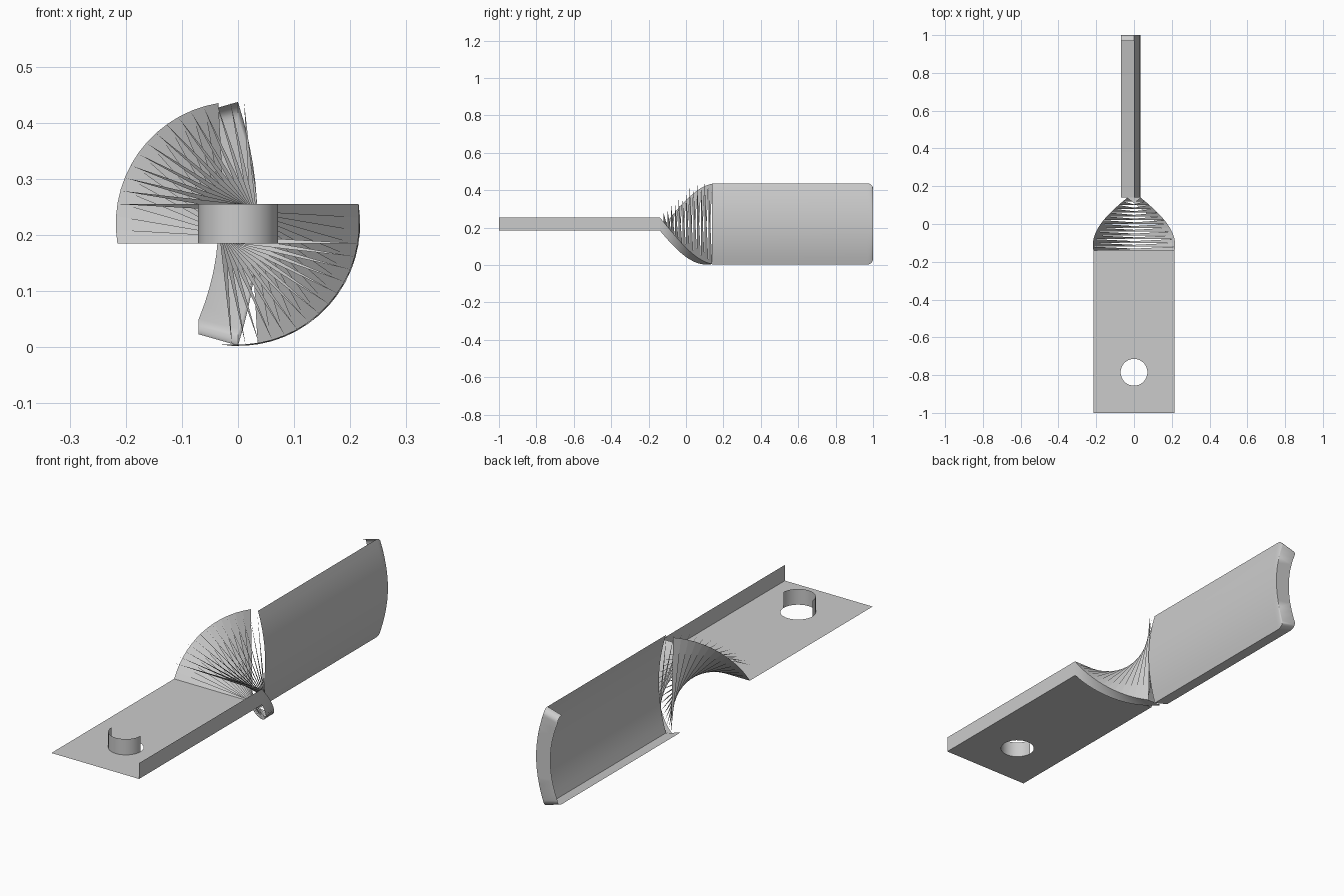
import bpy, bmesh, math
from mathutils import Vector

if "Cube" in bpy.data.objects:
    bpy.data.objects.remove(bpy.data.objects["Cube"])

W, T, ZC = 0.215, 0.035, 0.22      # half width, half thickness, centre height
Y0, Y1, STEPS = -0.14, 0.14, 14    # twist range


def finish(name, bm, smooth=False, angle=35):
    me = bpy.data.meshes.new(name)
    bm.to_mesh(me)
    bm.free()
    ob = bpy.data.objects.new(name, me)
    bpy.context.collection.objects.link(ob)
    if smooth:
        bpy.ops.object.select_all(action='DESELECT')
        ob.select_set(True)
        bpy.context.view_layer.objects.active = ob
        bpy.ops.object.shade_smooth_by_angle(angle=math.radians(angle))
    return ob


def loop(bm, pts):
    vs = [bm.verts.new(p) for p in pts]
    return [bm.edges.new((vs[i], vs[(i + 1) % len(vs)])) for i in range(len(vs))]


# Flat plate underside with a round hole
bm = bmesh.new()
zb, zt = ZC - T, ZC + T
edges = loop(bm, [(-W, -1, zb), (W, -1, zb), (W, Y0, zb), (-W, Y0, zb)])
N = 32
ring = [(0.071 * math.cos(2 * math.pi * i / N),
         -0.785 + 0.071 * math.sin(2 * math.pi * i / N)) for i in range(N)]
edges += loop(bm, [(x, y, zb) for x, y in ring])
bmesh.ops.triangle_fill(bm, edges=edges, use_beauty=True, normal=(0, 0, -1))
# Side wall of the plate
bm.faces.new([bm.verts.new(p) for p in
              [(W, -1, zb), (W, Y0, zb), (W, Y0, zt), (W, -1, zt)]])
finish("flat_plate", bm)

# Half wall of the hole
bm = bmesh.new()
half = [ring[i % N] for i in range(N // 2, N + 1)]
cols = [(bm.verts.new((x, y, zb)), bm.verts.new((x, y, zt))) for x, y in half]
for a, b in zip(cols, cols[1:]):
    bm.faces.new((a[0], a[1], b[1], b[0]))
finish("hole_wall", bm, True)


# Quarter-turn twist: alternating triangles on both faces plus one side wall
def turned(x, z, k):
    t = k / STEPS
    a = t * math.pi / 2
    return Vector((x * math.cos(a) + z * math.sin(a), Y0 + (Y1 - Y0) * t,
                   ZC - x * math.sin(a) + z * math.cos(a)))


bm = bmesh.new()
rows = [[bm.verts.new(turned(x, z, k)) for x, z in
         ((-W, -T), (W, -T), (W, T), (-W, T))] for k in range(STEPS + 1)]
for a, b in zip(rows, rows[1:]):
    bm.faces.new((a[1], a[0], b[0]))            # underside
    bm.faces.new((a[3], a[2], b[2]))            # upper side
    bm.faces.new((a[1], b[1], b[2], a[2]))      # side wall
finish("twisted_neck", bm, True)

# Upright blade: bowed face, lower lip and crescent end with rounded corners
bm = bmesh.new()
M = 12
us = [-1 + 2 * i / M for i in range(M + 1)]
R = 0.03
stations = [(Y1, 0.0)] + [(1 - R + R * math.sin(a), R * (1 - math.cos(a)))
                          for a in (i * math.pi / 12 for i in range(7))]
rows = []
for y, inset in stations:
    s = 1 - inset / 0.217
    front = [(T * (1 - u * u), y, ZC + 0.217 * u * s) for u in us]
    back = [(-T - T * u * u, y, ZC + 0.197 * u * s) for u in reversed(us)]
    rows.append([bm.verts.new(p) for p in front + back])
n = len(rows[0])
for k, (a, b) in enumerate(zip(rows, rows[1:])):
    for i in range(n):
        bowed, top_lip, low_lip = i < M, i == M, i == n - 1
        if bowed or low_lip or (top_lip and k > 0):
            j = (i + 1) % n
            bm.faces.new((a[i], a[j], b[j], b[i]))
end = rows[-1]
for i in range(M):
    bm.faces.new((end[i], end[i + 1], end[n - 2 - i], end[n - 1 - i]))
bmesh.ops.delete(bm, geom=[v for v in bm.verts if not v.link_faces], context='VERTS')
bmesh.ops.recalc_face_normals(bm, faces=bm.faces)
finish("upright_blade", bm, True)
